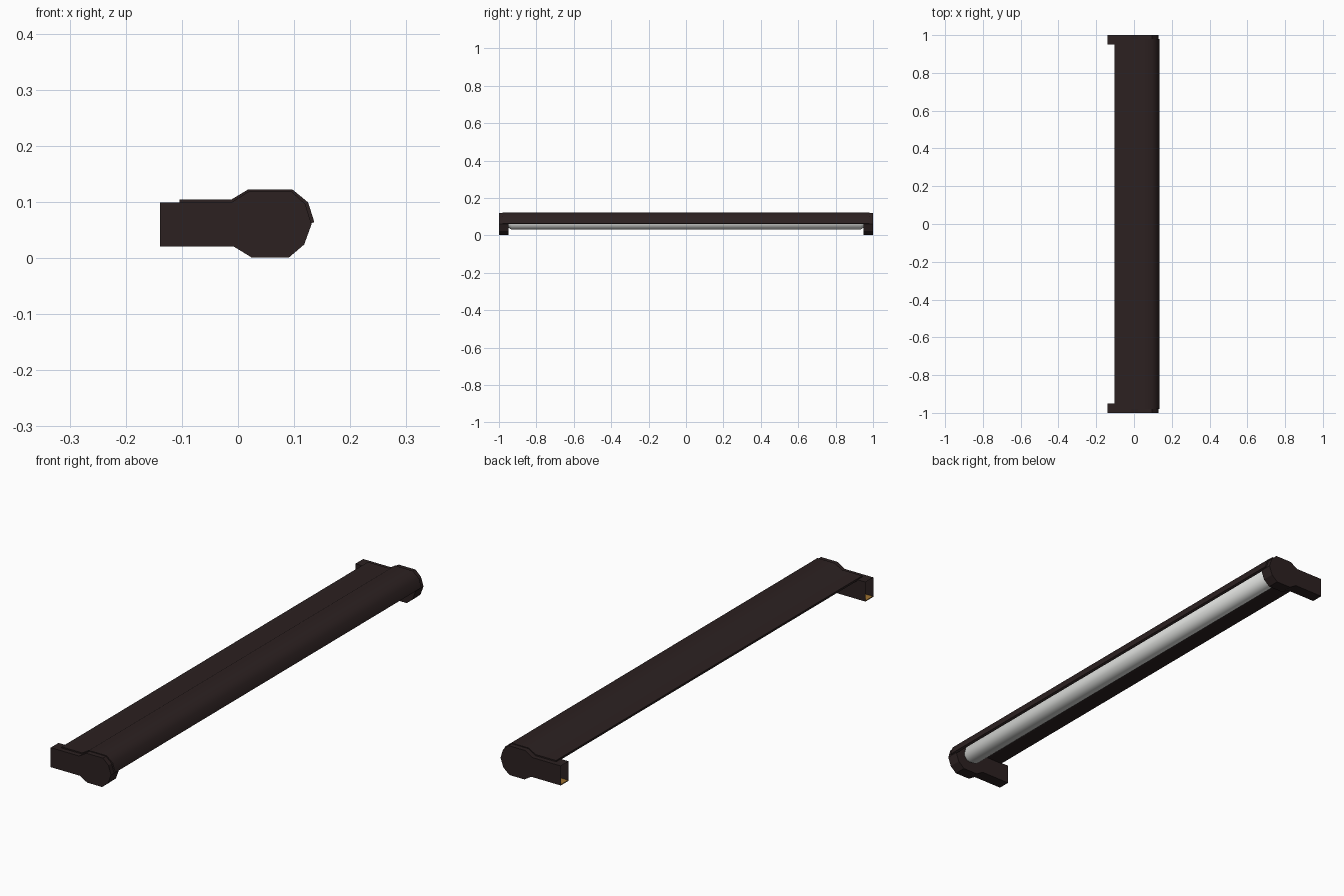
import bpy, bmesh, math

if "Cube" in bpy.data.objects:
    bpy.data.objects.remove(bpy.data.objects["Cube"])

def material(name, rgb):
    m = bpy.data.materials.new(name)
    m.diffuse_color = (*rgb, 1)
    m.use_nodes = True
    m.node_tree.nodes["Principled BSDF"].inputs["Base Color"].default_value = m.diffuse_color
    return m

DARK = material("dark brown metal", (0.025, 0.015, 0.015))
WHITE = material("white tube", (0.75, 0.76, 0.74))
AMBER = material("amber inside", (0.35, 0.17, 0.03))

def finish(bm, name, mat, smooth=None):
    me = bpy.data.meshes.new(name)
    bm.to_mesh(me)
    bm.free()
    me.materials.append(mat)
    ob = bpy.data.objects.new(name, me)
    bpy.context.collection.objects.link(ob)
    if smooth:
        bpy.context.view_layer.objects.active = ob
        ob.select_set(True)
        bpy.ops.object.shade_smooth_by_angle(angle=math.radians(smooth))
        ob.select_set(False)
    return ob

def extrude_profile(name, pts, y0, y1, mat, smooth=None, open_left=False):
    """Extrude an xz outline along y."""
    bm = bmesh.new()
    f = bm.faces.new([bm.verts.new((x, y0, z)) for x, z in pts])
    r = bmesh.ops.extrude_face_region(bm, geom=[f], use_keep_orig=True)
    for v in r["geom"]:
        if isinstance(v, bmesh.types.BMVert):
            v.co.y = y1
    bmesh.ops.recalc_face_normals(bm, faces=bm.faces)
    if open_left:
        xmin = min(v.co.x for v in bm.verts)
        bmesh.ops.delete(bm, geom=[g for g in bm.faces
                         if all(abs(v.co.x - xmin) < 1e-5 for v in g.verts)],
                         context='FACES_ONLY')
    return finish(bm, name, mat, smooth)

# End brackets: wall arm with a rounded lamp holder, open at the wall side
bracket = [(-0.139, 0.02), (-0.139, 0.099), (-0.012, 0.099), (0.02, 0.119),
           (0.095, 0.119), (0.12, 0.096), (0.131, 0.06), (0.118, 0.024),
           (0.091, 0.001), (0.024, 0.001), (-0.007, 0.02)]
for side, s in (("front", -1), ("back", 1)):
    extrude_profile(side + "_bracket", bracket, s * 0.95, s * 1.0, DARK, open_left=True)
    # Amber floor inside the hollow arm
    extrude_profile(side + "_bracket_floor",
                    [(-0.138, 0.021), (-0.138, 0.023), (-0.02, 0.023), (-0.02, 0.021)],
                    s * 0.952, s * 0.998, AMBER)

# Cover: thin bent sheet over the lamp
outer = [(-0.104, 0.104), (-0.012, 0.104), (0.018, 0.122), (0.097, 0.122),
         (0.125, 0.099), (0.136, 0.064)]
inner = [(0.127, 0.060), (0.117, 0.094), (0.093, 0.114), (0.021, 0.114),
         (-0.009, 0.096), (-0.104, 0.096)]
extrude_profile("cover", outer + inner, -0.98, 0.98, DARK, 40)

# Lamp tube with tapered ends
bm = bmesh.new()
N = 20
rings = []
for y, r in ((-0.951, 0.028), (-0.932, 0.04), (0.932, 0.04), (0.951, 0.028)):
    rings.append([bm.verts.new((0.06 + r * math.cos(2 * math.pi * i / N), y,
                                0.07 + r * math.sin(2 * math.pi * i / N)))
                  for i in range(N)])
for a, b in zip(rings, rings[1:]):
    for i in range(N):
        j = (i + 1) % N
        bm.faces.new((a[i], a[j], b[j], b[i]))
bm.faces.new(rings[0])
bm.faces.new(rings[-1])
bmesh.ops.recalc_face_normals(bm, faces=bm.faces)
finish(bm, "lamp_tube", WHITE, 40)
